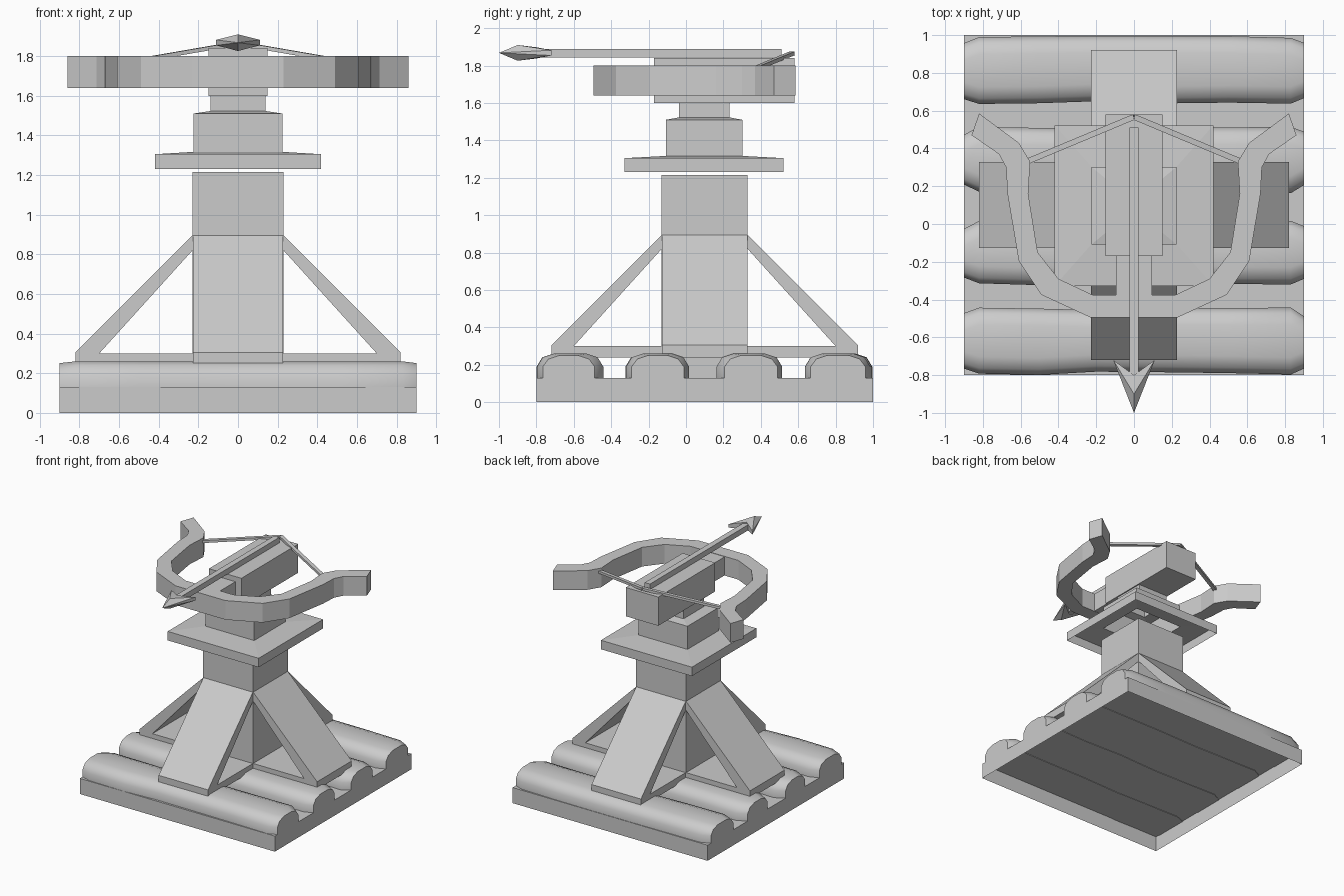
import bpy, bmesh, random
from mathutils import Vector

if "Cube" in bpy.data.objects:
    bpy.data.objects.remove(bpy.data.objects["Cube"])

random.seed(4)
CY = 0.1  # centre of the whole stand in y


def make(name, verts, faces, smooth=False):
    me = bpy.data.meshes.new(name)
    bm = bmesh.new()
    vs = [bm.verts.new(v) for v in verts]
    for f in faces:
        bm.faces.new([vs[i] for i in f])
    bmesh.ops.recalc_face_normals(bm, faces=bm.faces)
    for f in bm.faces:
        f.smooth = smooth
    bm.to_mesh(me)
    bm.free()
    ob = bpy.data.objects.new(name, me)
    bpy.context.collection.objects.link(ob)
    return ob


def loft(name, rings, cap_start=True, cap_end=True, smooth=False):
    """Join closed rings of equal length with quads."""
    n = len(rings[0])
    verts = [p for r in rings for p in r]
    faces = [(k*n + i, k*n + (i+1) % n, (k+1)*n + (i+1) % n, (k+1)*n + i)
             for k in range(len(rings)-1) for i in range(n)]
    if cap_start:
        faces.append(tuple(range(n)))
    if cap_end:
        faces.append(tuple((len(rings)-1)*n + i for i in range(n)))
    return make(name, verts, faces, smooth)


def rect(x0, x1, y0, y1, z):
    return [(x0, y0, z), (x1, y0, z), (x1, y1, z), (x0, y1, z)]


def box(name, x0, x1, y0, y1, z0, z1, bottom=True):
    return loft(name, [rect(x0, x1, y0, y1, z0), rect(x0, x1, y0, y1, z1)], bottom)


def beam(name, a, b, w, h):
    a, b = Vector(a), Vector(b)
    d = (b - a).normalized()
    s = d.cross(Vector((0, 0, 1))).normalized() * w / 2
    u = s.cross(d).normalized() * h / 2
    return loft(name, [[p-s-u, p+s-u, p+s+u, p-s+u] for p in (a, b)])


# hollow base, open underneath
box("base", -0.9, 0.9, -0.8, 1.0, 0, 0.13, bottom=False)

# uneven rounded planks
for i, (y0, y1) in enumerate([(-0.8, -0.44), (-0.33, 0.02), (0.16, 0.52), (0.63, 1.0)]):
    rings = []
    for x in (-0.9, -0.82, -0.5, -0.2, 0.15, 0.5, 0.83, 0.9):
        e = 0.03 if abs(x) == 0.9 else 0
        a = y0 + e + random.uniform(0, 0.02)
        b = y1 - e - random.uniform(0, 0.02)
        t = 0.26 - e * 0.3
        rings.append([(x, a, 0.126), (x, a, 0.19), (x, a+0.03, t-0.02), (x, a+0.09, t),
                      (x, b-0.09, t), (x, b-0.03, t-0.02), (x, b, 0.19), (x, b, 0.126)])
    ob = loft(f"plank_{i+1}", rings, smooth=True)
    bpy.context.view_layer.objects.active = ob
    ob.select_set(True)
    bpy.ops.object.shade_smooth_by_angle(angle=0.9)
    ob.select_set(False)

# central post
box("post", -0.23, 0.23, CY-0.23, CY+0.23, 0.13, 1.215)

# four triangular braces: sloped slab joined to a foot slab
outer = [(0.22, 0.90), (0.82, 0.305), (0.82, 0.24), (0.22, 0.24)]
inner = [(0.22, 0.825), (0.70, 0.30), (0.70, 0.30), (0.22, 0.30)]
outline = [(0.225, 0.90), (0.82, 0.305), (0.82, 0.24), (0.225, 0.24),
           (0.225, 0.30), (0.70, 0.30), (0.225, 0.825)]
directions = {"right": (1, 0), "back": (0, 1), "left": (-1, 0), "front": (0, -1)}
for side, (dx, dy) in directions.items():
    rings = [[(r*dx - w*dy, CY + r*dy + w*dx, z) for r, z in outline]
             for w in (-0.228, 0.228)]
    n = len(outline)
    verts = rings[0] + rings[1]
    faces = [(i, (i+1) % n, n + (i+1) % n, n + i) for i in range(n)]
    for o in (0, n):
        faces += [(o, o+1, o+5, o+6), (o+1, o+2, o+5), (o+2, o+3, o+4, o+5)]
    make(f"brace_{side}", verts, faces)

# stepped turntable, open underneath
steps = [(0.42, 0.425, 1.23), (0.42, 0.425, 1.305), (0.225, 0.205, 1.317), (0.225, 0.205, 1.51),
         (0.14, 0.135, 1.523), (0.14, 0.135, 1.62)]
loft("turntable", [rect(-a, a, CY-0.003-b, CY-0.003+b, z) for a, b, z in steps], cap_start=False)

# stock and its front arm
box("stock", -0.15, 0.15, -0.17, 0.58, 1.60, 1.84)
box("stock_arm", -0.095, 0.095, -0.42, -0.16, 1.642, 1.797)

# bow: outer and inner edge points of one limb, mirrored
out_pts = [(0, -0.495), (0.23, -0.495), (0.49, -0.375), (0.61, -0.195), (0.67, 0.16),
           (0.68, 0.27), (0.70, 0.36), (0.86, 0.47)]
in_pts = [(0, -0.375), (0.22, -0.375), (0.40, -0.29), (0.51, -0.15), (0.56, 0.16),
          (0.55, 0.33), (0.61, 0.43), (0.82, 0.585)]
out_pts[5:7] = [(0.677, 0.30), (0.715, 0.37)]
sections = [[(ox, oy, 1.64), (ix, iy, 1.64), (ix, iy, 1.80), (ox, oy, 1.80)]
            for (ox, oy), (ix, iy) in zip(out_pts, in_pts)]
mirrored = [[(-x, y, z) for x, y, z in s] for s in sections[:0:-1]]
loft("bow", mirrored + sections)

# string halves
for side, s in (("left", -1), ("right", 1)):
    beam(f"string_{side}", (s*0.58, 0.325, 1.765), (0, 0.567, 1.865), 0.03, 0.02)

# bolt shaft and barbed head
box("bolt_shaft", -0.024, 0.024, -0.82, 0.51, 1.842, 1.888)
Z = 1.868
verts = [(0, -1.0, Z),
         (0, -0.9, Z+0.042), (0, -0.9, Z-0.042),
         (0.11, -0.72, Z+0.014), (0.11, -0.72, Z-0.014),
         (-0.11, -0.72, Z+0.014), (-0.11, -0.72, Z-0.014),
         (0, -0.8, Z+0.03), (0, -0.8, Z-0.03)]
faces = []
for t, b in ((3, 4), (5, 6)):
    faces += [(0, 1, t), (1, 7, t), (0, 2, b), (2, 8, b), (0, t, b), (t, 7, 8, b)]
make("bolt_head", verts, faces)
